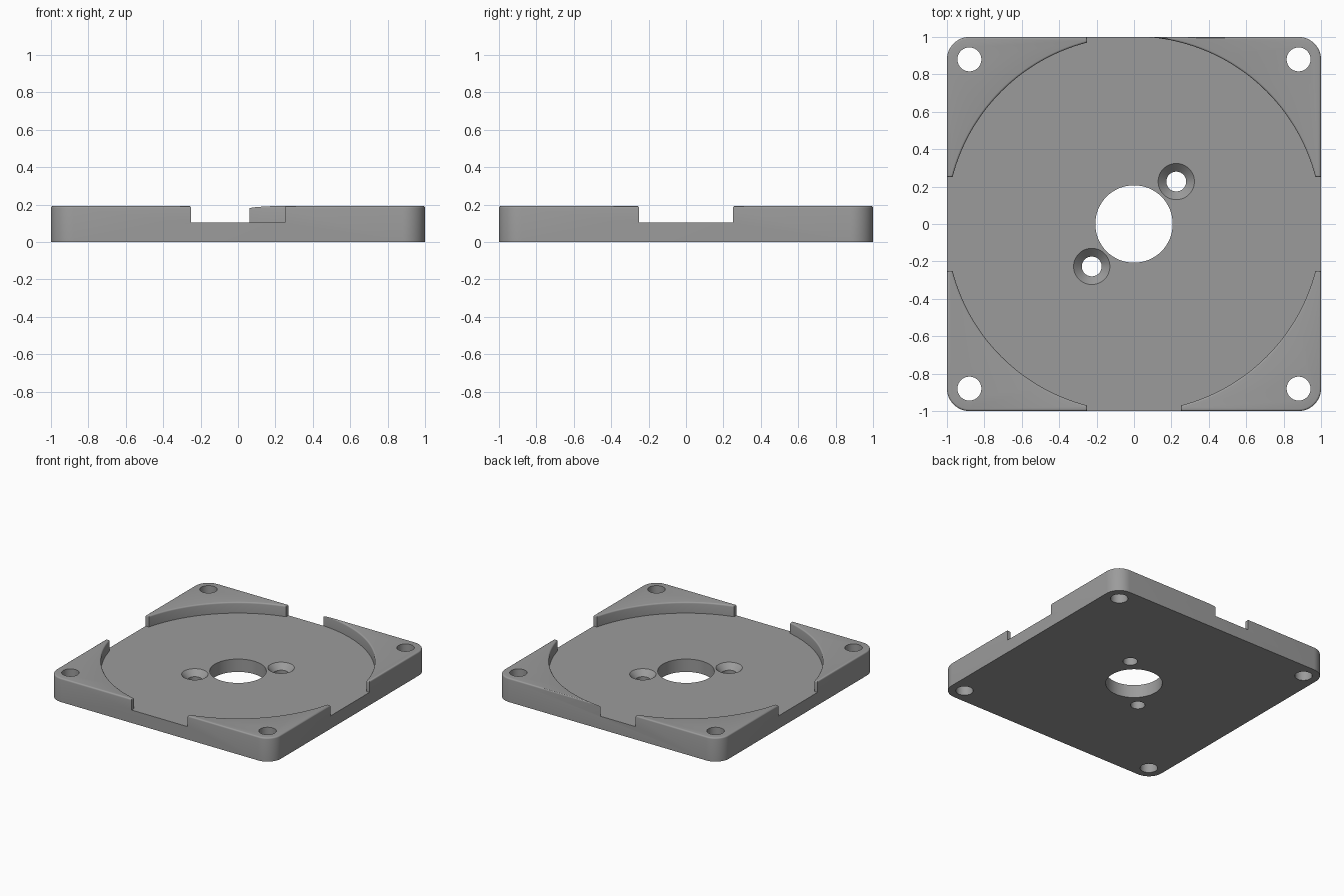
import bpy, bmesh, math

if "Cube" in bpy.data.objects:
    bpy.data.objects.remove(bpy.data.objects["Cube"])

H, FLOOR, R = 0.192, 0.104, 0.011   # plate height, pocket floor, edge rounding
TOP = H + 0.06                      # cutters reach above the plate


def circle(r, n=64, cx=0, cy=0):
    return [(cx + r * math.cos(2 * math.pi * i / n),
             cy + r * math.sin(2 * math.pi * i / n)) for i in range(n)]


def rounded_square(half, r, n=12):
    pts = []
    for q, (sx, sy) in enumerate(((1, 1), (-1, 1), (-1, -1), (1, -1))):
        for i in range(n + 1):
            a = math.pi / 2 * (q + i / n)
            pts.append((sx * (half - r) + r * math.cos(a), sy * (half - r) + r * math.sin(a)))
    return pts


def rect(x0, x1, y0, y1, o=0):
    return [(x0 - o, y0 - o), (x1 + o, y0 - o), (x1 + o, y1 + o), (x0 - o, y1 + o)]


def loft(name, rings):
    """Closed solid through a list of (z, outline) rings."""
    bm = bmesh.new()
    loops = [[bm.verts.new((x, y, z)) for x, y in pts] for z, pts in rings]
    bm.faces.new(loops[0][::-1])
    bm.faces.new(loops[-1])
    for a, b in zip(loops, loops[1:]):
        n = len(a)
        for i in range(n):
            j = (i + 1) % n
            bm.faces.new((a[i], a[j], b[j], b[i]))
    mesh = bpy.data.meshes.new(name)
    bm.to_mesh(mesh)
    bm.free()
    obj = bpy.data.objects.new(name, mesh)
    bpy.context.collection.objects.link(obj)
    return obj


# Rounded top edge as (z, offset) steps
fillet = [(H - R + R * math.sin(a), R * (1 - math.cos(a)))
          for a in (math.radians(d) for d in (0, 22.5, 45, 67.5, 90))]


def flared(name, outline):
    """Cutter that leaves a rounded rim at the plate's top."""
    return loft(name, [(FLOOR, outline(0))] + [(z, outline(o)) for z, o in fillet]
                + [(TOP, outline(R))])


# Square plate with rounded corners and rounded top edge
plate = loft("mounting_plate", [(0, rounded_square(1, 0.12))] +
             [(z, rounded_square(1 - o, 0.12 - o)) for z, o in fillet])

# Round pocket and the notches in the middle of each side
N = 0.25
cutters = [flared("pocket_cutter", lambda o: circle(1.002 + o, 192))]
for box in ((-N, N, -1.1, -0.9), (-1.1, -0.9, -N, N), (0.9, 1.1, -N, N), (-N, 0.02, 0.9, 1.1)):
    cutters.append(flared("notch_cutter", lambda o, b=box: rect(*b, o)))

# Corner screw holes and centre bore
for x, y, r in ((.88, .88, .064), (-.88, .88, .064), (-.88, -.88, .064),
                (.88, -.88, .064), (0, 0, .207)):
    c = circle(r, 64, x, y)
    cutters.append(loft("hole_cutter", [(-0.05, c), (TOP, c)]))

# Two countersunk holes
for s in (-1, 1):
    p = (48, s * 0.226, s * 0.227)
    small, big = circle(0.053, *p), circle(0.097, *p)
    cutters.append(loft("countersink_cutter", [(-0.05, small), (FLOOR - 0.044, small),
                                               (FLOOR, big), (FLOOR + 0.03, big)]))

bpy.context.view_layer.objects.active = plate
plate.select_set(True)
for c in cutters:
    m = plate.modifiers.new("cut", 'BOOLEAN')
    m.operation, m.solver, m.object = 'DIFFERENCE', 'EXACT', c
    bpy.ops.object.modifier_apply(modifier=m.name)
    bpy.data.objects.remove(c, do_unlink=True)

# Finish: one grey material, smooth curved walls
grey = bpy.data.materials.new("grey")
grey.diffuse_color = (0.33, 0.33, 0.33, 1)
grey.use_nodes = True
grey.node_tree.nodes["Principled BSDF"].inputs["Base Color"].default_value = grey.diffuse_color
plate.data.materials.clear()
plate.data.materials.append(grey)
bpy.ops.object.shade_smooth_by_angle(angle=math.radians(30))
